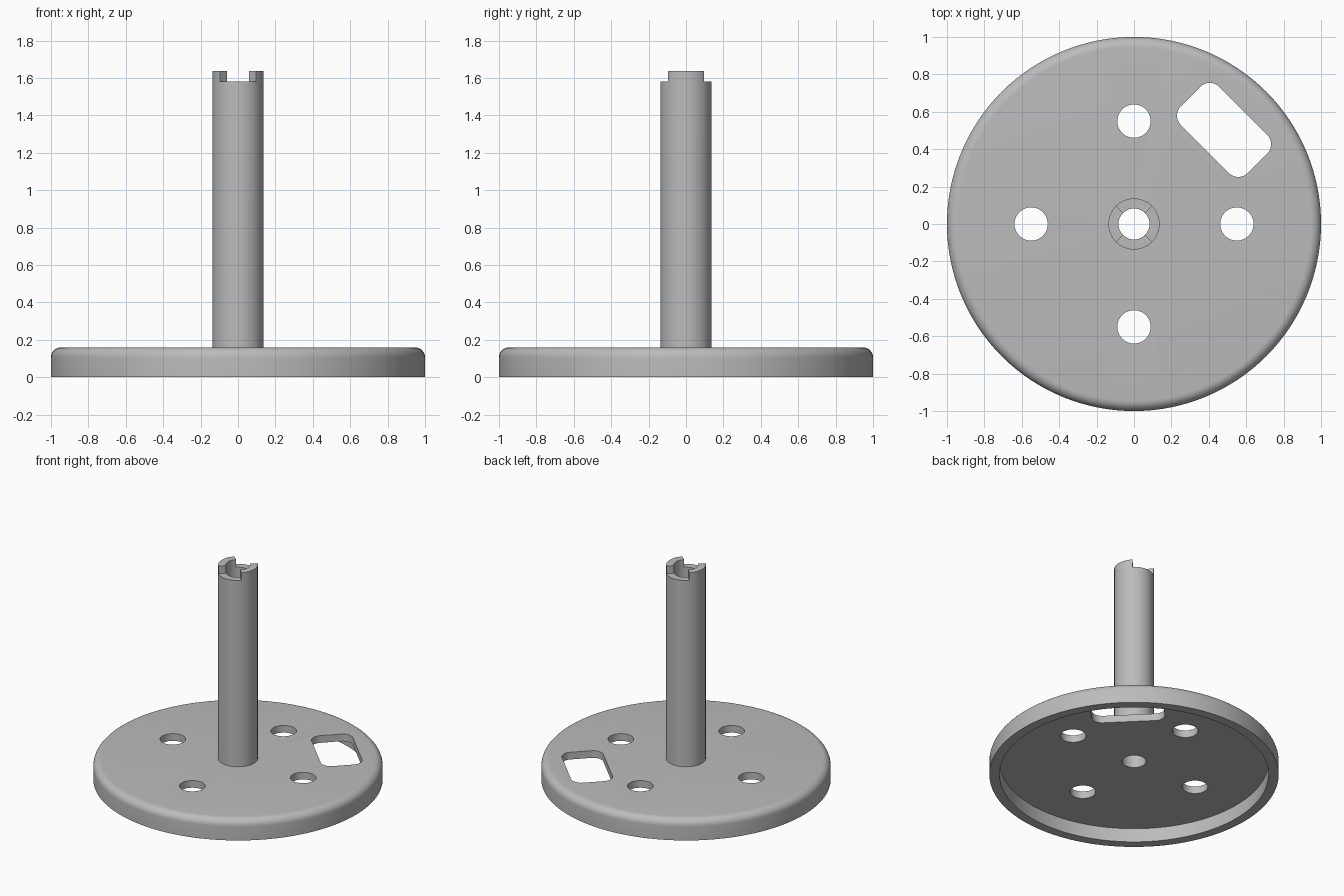
import bpy
import bmesh
from math import sin, cos, pi, radians

PLATE_TOP, RECESS_TOP = 0.16, 0.105
BORE_R, POST_R = 0.083, 0.137
NOTCH_Z, POST_TOP = 1.58, 1.638

cube = bpy.data.objects.get("Cube")
if cube:
    bpy.data.objects.remove(cube, do_unlink=True)

grey = bpy.data.materials.new("plain_grey")
grey.use_nodes = True
colour = (0.5, 0.5, 0.5, 1)
grey.diffuse_color = colour
grey.node_tree.nodes["Principled BSDF"].inputs["Base Color"].default_value = colour


def make_object(name, bm):
    bmesh.ops.recalc_face_normals(bm, faces=bm.faces)
    mesh = bpy.data.meshes.new(name)
    bm.to_mesh(mesh)
    bm.free()
    mesh.materials.append(grey)
    ob = bpy.data.objects.new(name, mesh)
    bpy.context.collection.objects.link(ob)
    return ob


def activate(ob):
    bpy.ops.object.select_all(action='DESELECT')
    ob.select_set(True)
    bpy.context.view_layer.objects.active = ob


def lathe(profile, steps, closed=True):
    """Spin a list of (radius, height) points around the z axis."""
    bm = bmesh.new()
    rings = [[bm.verts.new((r * cos(2 * pi * i / steps), r * sin(2 * pi * i / steps), z))
              for i in range(steps)] for r, z in profile]
    pairs = list(zip(rings, rings[1:]))
    if closed:
        pairs.append((rings[-1], rings[0]))
    for a, b in pairs:
        for i in range(steps):
            j = (i + 1) % steps
            bm.faces.new((a[i], a[j], b[j], b[i]))
    return bm


def arc(cx, cy, r, start, end, steps):
    return [(cx + r * cos(radians(start + (end - start) * i / steps)),
             cy + r * sin(radians(start + (end - start) * i / steps)))
            for i in range(steps + 1)]


def add_prism(bm, outline):
    """Tall prism through the plate, for cutting."""
    low = [bm.verts.new((x, y, -0.1)) for x, y in outline]
    high = [bm.verts.new((x, y, 0.3)) for x, y in outline]
    bm.faces.new(low[::-1])
    bm.faces.new(high)
    for i in range(len(low)):
        j = (i + 1) % len(low)
        bm.faces.new((low[i], low[j], high[j], high[i]))


# Round plate with rounded top edge and hollow underside
edge = 0.055
profile = [(BORE_R, RECESS_TOP), (0.93, RECESS_TOP), (0.93, 0), (1, 0)]
profile += arc(1 - edge, PLATE_TOP - edge, edge, 0, 90, 8)
profile.append((BORE_R, PLATE_TOP))
plate = make_object("base_plate", lathe(profile, 128))

# Cutter: four round holes and one rounded slanted window
cut = bmesh.new()
for k in range(4):
    a = k * pi / 2
    add_prism(cut, arc(0.55 * cos(a), 0.55 * sin(a), 0.089, 0, 360, 48)[:-1])
half_l, half_w, r = 0.253, 0.145, 0.072
window = []
for k, (sx, sy) in enumerate([(1, 1), (-1, 1), (-1, -1), (1, -1)]):
    window += arc(sx * (half_l - r), sy * (half_w - r), r, 90 * k, 90 * k + 90, 8)
c = cos(pi / 4)
add_prism(cut, [(0.4815 + c * (x + y), 0.503 + c * (y - x)) for x, y in window])
cutter = make_object("hole_cutter", cut)
cutter.hide_render = True

activate(plate)
mod = plate.modifiers.new("holes", 'BOOLEAN')
mod.operation = 'DIFFERENCE'
mod.solver = 'EXACT'
mod.object = cutter
bpy.ops.object.modifier_apply(modifier=mod.name)
bpy.data.objects.remove(cutter, do_unlink=True)

# Hollow post, with two quarter-ring tabs raised on its left and right
bm = lathe([(BORE_R, PLATE_TOP), (BORE_R, NOTCH_Z), (POST_R, NOTCH_Z), (POST_R, PLATE_TOP)],
           64, closed=False)
tabs = []
for f in bm.faces:
    m = f.calc_center_median()
    if abs(m.z - NOTCH_Z) < 0.001 and abs(m.x) > abs(m.y):
        tabs.append(f)
new = bmesh.ops.extrude_face_region(bm, geom=tabs)["geom"]
bmesh.ops.delete(bm, geom=[f for f in tabs if f.is_valid], context='FACES')
bmesh.ops.translate(bm, vec=(0, 0, POST_TOP - NOTCH_Z),
                    verts=[v for v in new if isinstance(v, bmesh.types.BMVert)])
post = make_object("hollow_post", bm)

for ob in (plate, post):
    activate(ob)
    bpy.ops.object.shade_smooth_by_angle(angle=radians(30))
